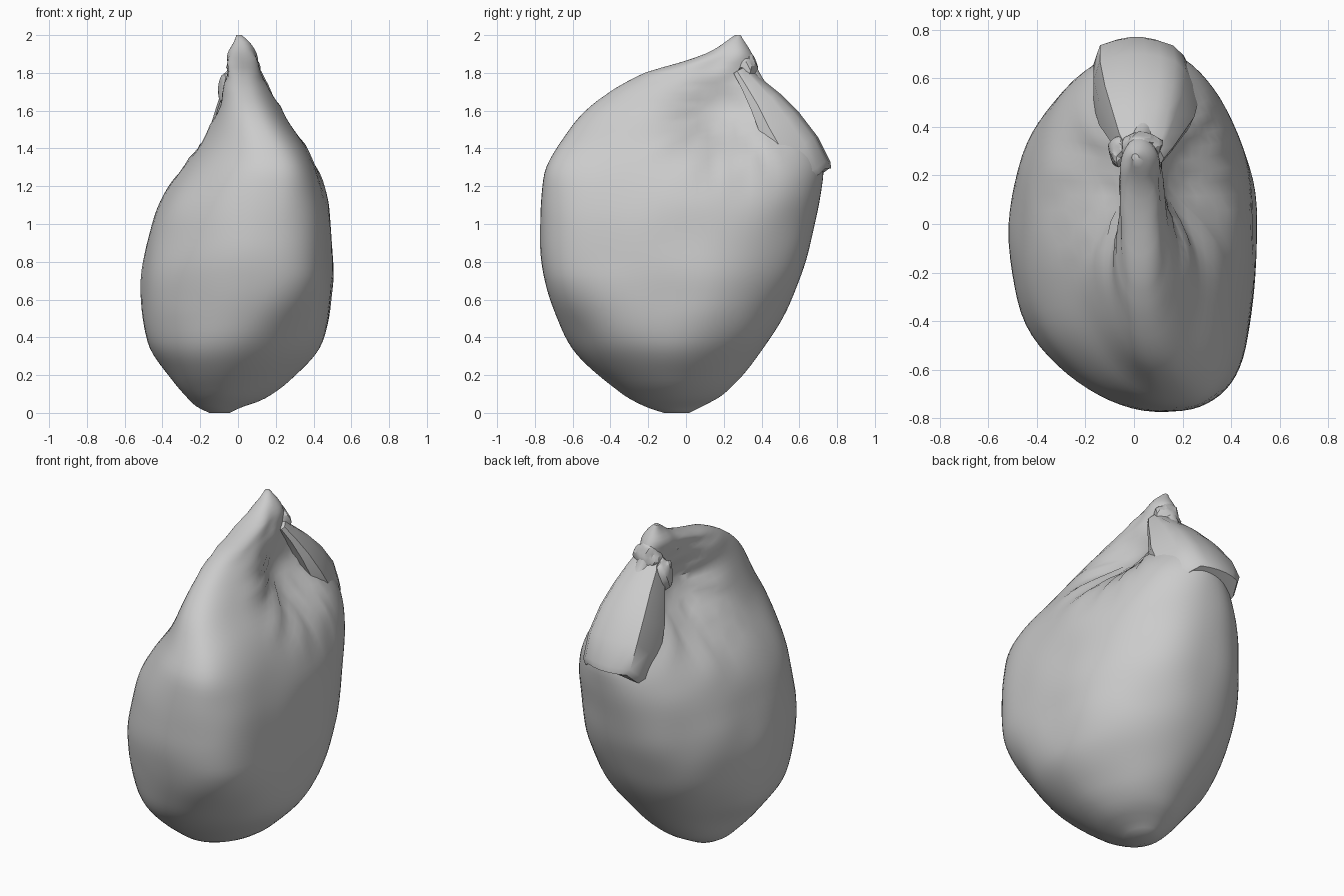
import bpy, bmesh, math
from mathutils import Vector, noise

cube = bpy.data.objects.get("Cube")
if cube:
    bpy.data.objects.remove(cube)

cloth = bpy.data.materials.new("grey cloth")
cloth.use_nodes = True
GREY = (0.6, 0.6, 0.6, 1)
cloth.diffuse_color = GREY
cloth.node_tree.nodes["Principled BSDF"].inputs["Base Color"].default_value = GREY

# Sack outline: height, then the limits across x and along y
WIDTH = [(0, -.16, -.04), (.03, -.22, .02), (.07, -.26, .13), (.17, -.34, .28),
         (.37, -.48, .45), (.67, -.51, .5), (1, -.46, .49), (1.2, -.37, .45),
         (1.4, -.23, .37), (1.6, -.12, .25), (1.8, -.07, .13), (1.9, -.055, .1),
         (1.96, -.025, .06), (2, -.01, .02)]
DEPTH = [(0, -.12, .02), (.03, -.21, .08), (.1, -.34, .2), (.3, -.57, .38),
         (.5, -.68, .51), (.75, -.76, .62), (1, -.775, .68), (1.2, -.76, .72),
         (1.32, -.73, .72), (1.5, -.62, .64), (1.6, -.53, .56), (1.7, -.4, .46),
         (1.8, -.22, .39), (1.85, -.05, .37), (1.9, .1, .35), (2, .26, .29)]


def slope(table, i, col):
    a, b = table[max(i - 1, 0)], table[min(i + 1, len(table) - 1)]
    return (b[col] - a[col]) / (b[0] - a[0])


def limits(table, z):
    i = 0
    while i < len(table) - 2 and z > table[i + 1][0]:
        i += 1
    a, b = table[i], table[i + 1]
    h = b[0] - a[0]
    t = min(1, (z - a[0]) / h)
    blend = t * t * (3 - 2 * t)
    return [a[c] + (b[c] - a[c]) * blend
            + h * t * (1 - t) * ((1 - t) * slope(table, i, c) - t * slope(table, i + 1, c))
            for c in (1, 2)]


def step(a, b, v):
    t = min(1, max(0, (v - a) / (b - a)))
    return t * t * (3 - 2 * t)


def signed_power(v, p):
    return math.copysign(abs(v) ** p, v)


def sack_point(z, angle):
    x0, x1 = limits(WIDTH, z)
    y0, y1 = limits(DEPTH, z)
    c, s = math.cos(angle), math.sin(angle)
    # Full in the middle, more bevelled near the base
    p = 1.04 - .17 * step(.2, .75, z)
    if s > 0:
        p += .1 * step(1.1, 1.4, z)
    x = (x0 + x1) / 2 + (x1 - x0) / 2 * signed_power(c, p)
    y = (y0 + y1) / 2 + (y1 - y0) / 2 * signed_power(s, p)
    # The front belly leans to one side, the base to the other
    if s < 0:
        lean = .17 * step(.25, .75, z) - .04 * step(0, .2, z)
        x += lean * s * s * (1 - step(1.2, 1.7, z))
    # Both flanks are pinched in below the knot
    dy, dz = y - .2, z - 1.62
    spread = math.hypot(dy, dz)
    pinch = math.exp(-(dy / .24) ** 2 - (dz / (.2 if dz < 0 else .15)) ** 2)
    x -= (x - .05) * .6 * pinch
    # Folds fan out from each pinch
    ray = math.atan2(dz, dy)
    fold = 1 - 2 * abs(math.sin(6.5 * ray + (1 if c > 0 else 0)
                                + 1.5 * noise.noise(Vector((y * 3, z * 3, c)))))
    fan = step(.04, .16, spread) * (1 - step(.25, .55, spread))
    x += .014 * fold * fan * c * (1 - step(1.6, 1.75, z))
    # Soft dents all over, tighter ones at the neck
    n = .014 * noise.noise(Vector((x, y, z)) * (3.5 + 5 * step(1.7, 1.85, z)))
    return x + n * c, y + n * s * .6, z


def finish(name, bm, angle):
    bmesh.ops.recalc_face_normals(bm, faces=bm.faces)
    mesh = bpy.data.meshes.new(name)
    bm.to_mesh(mesh)
    bm.free()
    obj = bpy.data.objects.new(name, mesh)
    bpy.context.collection.objects.link(obj)
    mesh.materials.append(cloth)
    bpy.ops.object.select_all(action="DESELECT")
    bpy.context.view_layer.objects.active = obj
    obj.select_set(True)
    bpy.ops.object.shade_smooth_by_angle(angle=math.radians(angle))


def loft(name, sections, angle):
    bm = bmesh.new()
    rings = [[bm.verts.new(p) for p in section] for section in sections]
    for low, high in zip(rings, rings[1:]):
        for k in range(len(low)):
            j = (k + 1) % len(low)
            bm.faces.new((low[k], low[j], high[j], high[k]))
    bm.faces.new(rings[0][::-1])
    bm.faces.new(rings[-1])
    finish(name, bm, angle)


# Sack body, with rings closer together at the base and neck
SIDES, RINGS = 80, 64
heights = [.45 * (1 - math.cos(math.pi * i / RINGS)) + 1.1 * i / RINGS
           for i in range(RINGS + 1)]
loft("sack_body", [[sack_point(z, math.tau * k / SIDES) for k in range(SIDES)]
                   for z in heights], 40)

# Flap folded down the back: y, z, left and right edge of its face, thickness
FLAP = [(.33, 1.84, -.02, .09, .3), (.4, 1.77, -.06, .12, .4),
        (.5, 1.69, -.09, .14, .6), (.6, 1.59, -.12, .16, .8),
        (.7, 1.46, -.14, .17, .9), (.765, 1.33, -.14, .16, .9),
        (.77, 1.295, -.12, .14, .8)]


def flap_section(y, z, x0, x1, k):
    outer = [(x0 + (x1 - x0) * t, y - .03 * (2 * t - 1) ** 2, z) for t in
             (0, .2, .4, .6, .8, 1)]
    # The right side slopes into the body, the left side drops steeply
    return outer + [(x1 + .05 * k, y - .08 * k, z - .04 * k),
                    (x1 + .11 * k, y - .2 * k, z - .1 * k),
                    (x1 + .08 * k, y - .26 * k, z - .14 * k),
                    (x0 - .03 * k, y - .24 * k, z - .14 * k),
                    (x0 - .03 * k, y - .12 * k, z - .08 * k)]


loft("back_flap", [flap_section(*row) for row in FLAP], 45)


# Crumpled cloth gathered around the neck
def ruffle(name, centre, size, seed):
    bm = bmesh.new()
    bmesh.ops.create_icosphere(bm, subdivisions=3, radius=1)
    for v in bm.verts:
        d = v.co.copy()
        r = 1 + .3 * noise.noise(d * 1.5 + Vector((seed, 0, 0)))
        v.co = Vector(centre) + Vector([a * b * r for a, b in zip(d, size)])
    finish(name, bm, 25)


ruffle("knot_front", (.04, .17, 1.8), (.06, .15, .07), 1)
ruffle("knot_back", (.03, .32, 1.81), (.08, .06, .09), 4)
ruffle("knot_side", (-.05, .3, 1.71), (.05, .07, .1), 7)
